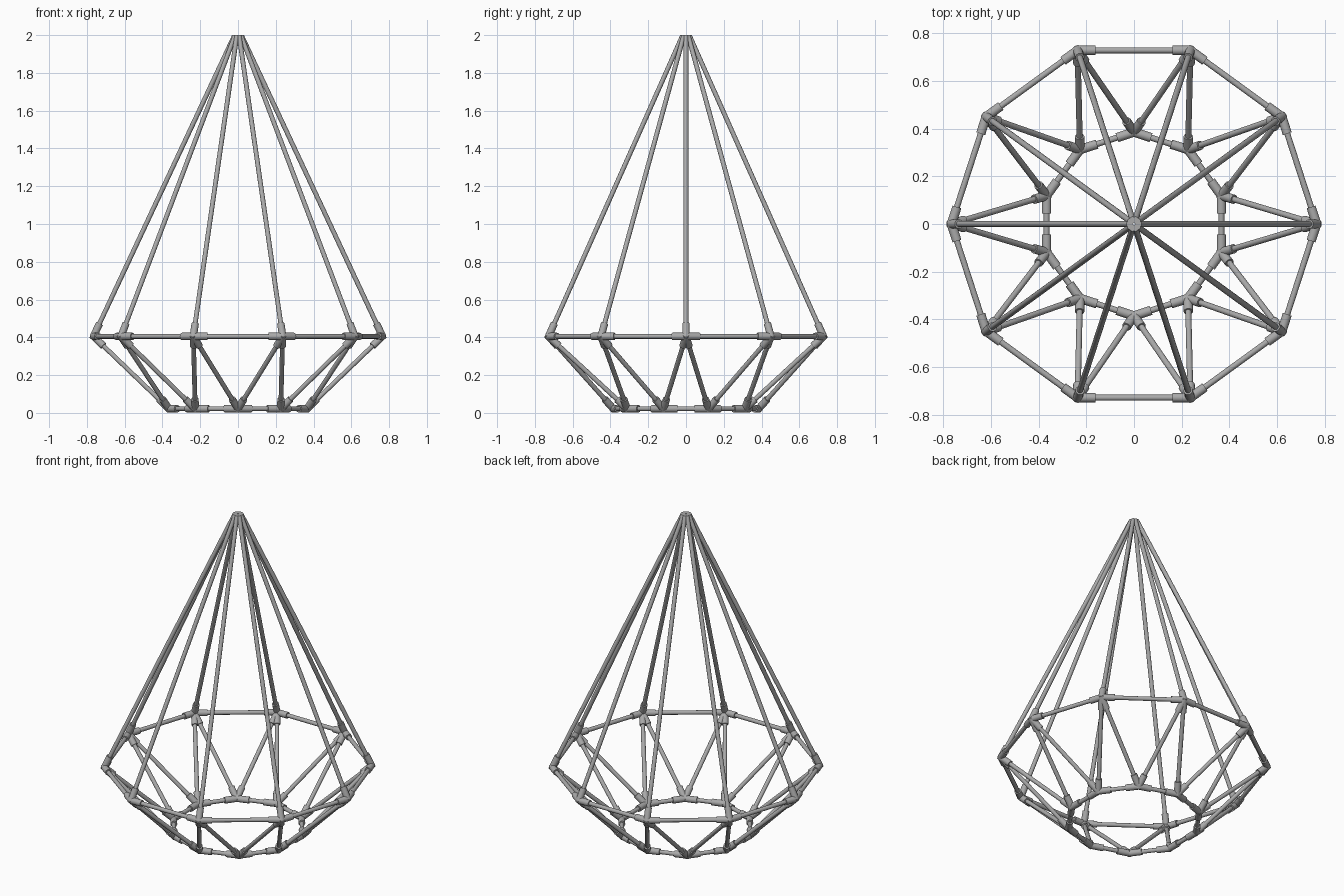
import bpy, bmesh, math
from mathutils import Vector

cube = bpy.data.objects.get("Cube")
if cube:
    bpy.data.objects.remove(cube, do_unlink=True)

SIDES = 10
ROD_R, SLEEVE_R = 0.0125, 0.0195
SLEEVE_LEN = 0.075

metal = bpy.data.materials.new("grey metal")
metal.use_nodes = True
grey = (0.4, 0.4, 0.4, 1)
metal.diffuse_color = grey
metal.node_tree.nodes["Principled BSDF"].inputs["Base Color"].default_value = grey


def ring(radius, z, offset):
    step = math.tau / SIDES
    return [Vector((radius * math.cos((i + offset) * step),
                    radius * math.sin((i + offset) * step), z)) for i in range(SIDES)]


def add_tube(bm, a, b, radius):
    d = b - a
    rot = d.to_track_quat('Z', 'Y').to_matrix().to_4x4()
    rot.translation = (a + b) / 2
    bmesh.ops.create_cone(bm, cap_ends=True, segments=16, radius1=radius,
                          radius2=radius, depth=d.length, matrix=rot)


def finish(name, bm):
    mesh = bpy.data.meshes.new(name)
    bm.to_mesh(mesh)
    bm.free()
    obj = bpy.data.objects.new(name, mesh)
    bpy.context.collection.objects.link(obj)
    mesh.materials.append(metal)
    bpy.ops.object.select_all(action='DESELECT')
    obj.select_set(True)
    bpy.context.view_layer.objects.active = obj
    bpy.ops.object.shade_smooth_by_angle(angle=math.radians(40))


def rods(name, pairs):
    bm = bmesh.new()
    for a, b in pairs:
        add_tube(bm, a, b, ROD_R)
    finish(name, bm)


def sleeves(name, pairs, back=0.0):
    # Thicker socket at the first point of each pair, aimed at the second
    bm = bmesh.new()
    for a, b in pairs:
        d = (b - a).normalized()
        add_tube(bm, a - d * back, a + d * SLEEVE_LEN, SLEEVE_R)
    finish(name, bm)


def both_ways(pairs):
    return pairs + [(b, a) for a, b in pairs]


girdle = ring(0.765, 0.405, 0)
base = ring(0.385, 0.022, 0.5)
tips = ring(0.018, 2.0, 0)

girdle_edges = [(girdle[i - 1], girdle[i]) for i in range(SIDES)]
base_edges = [(base[i - 1], base[i]) for i in range(SIDES)]
braces = [(girdle[i], base[i + k]) for i in range(SIDES) for k in (-1, 0)]
spokes = list(zip(girdle, tips))

# Horizontal rings and zigzag braces
rods("girdle_rods", girdle_edges)
rods("base_rods", base_edges)
rods("brace_rods", braces)

# Long rods meeting at the peak, trimmed flat on top
bm = bmesh.new()
for a, b in spokes:
    add_tube(bm, a, b + (b - a).normalized() * 0.03, ROD_R)
cut = bmesh.ops.bisect_plane(bm, geom=bm.verts[:] + bm.edges[:] + bm.faces[:],
                             plane_co=(0, 0, 2), plane_no=(0, 0, 1), clear_outer=True)
bmesh.ops.holes_fill(bm, edges=[e for e in cut["geom_cut"] if isinstance(e, bmesh.types.BMEdge)])
finish("peak_rods", bm)

# Sockets at every joint
sleeves("girdle_sockets", both_ways(girdle_edges))
sleeves("base_sockets", both_ways(base_edges))
sleeves("brace_sockets", both_ways(braces), 0.01)
sleeves("peak_rod_sockets", spokes)

# Rounded joint cores
bm = bmesh.new()
for p in girdle + base:
    ball = bmesh.ops.create_uvsphere(bm, u_segments=16, v_segments=8, radius=SLEEVE_R)
    bmesh.ops.translate(bm, verts=ball["verts"], vec=p)
finish("joint_cores", bm)
